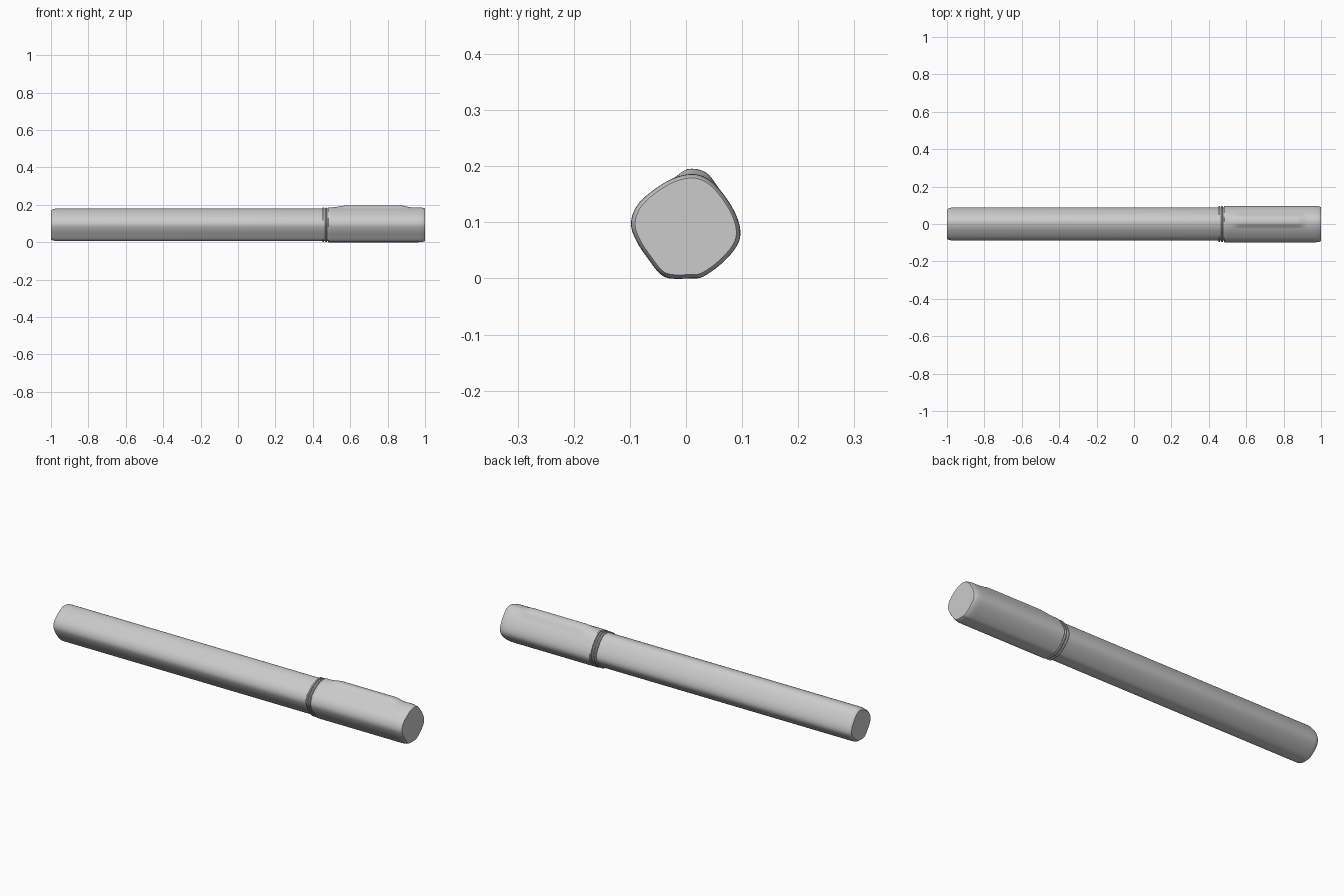
import bpy
import bmesh
from mathutils import Vector

default_cube = bpy.data.objects.get("Cube")
if default_cube:
    bpy.data.objects.remove(default_cube, do_unlink=True)

# One plain grey for the whole pen
grey = bpy.data.materials.new("plain grey")
grey.use_nodes = True
grey_colour = (0.6, 0.6, 0.6, 1)
grey.diffuse_color = grey_colour
grey.node_tree.nodes["Principled BSDF"].inputs["Base Color"].default_value = grey_colour

CENTRE = Vector((0, 0.093))

# Rounded five-sided cross-section of the cap, as (y, z) points
SECTION = [Vector(point) for point in (
    (0.01, 0.186), (-0.026, 0.177), (-0.064, 0.153), (-0.089, 0.127),
    (-0.098, 0.096), (-0.087, 0.064), (-0.064, 0.03), (-0.046, 0.008),
    (-0.028, 0), (0.007, 0), (0.03, 0.003), (0.064, 0.027),
    (0.09, 0.057), (0.097, 0.084), (0.087, 0.118), (0.063, 0.155),
    (0.038, 0.178))]


def smooth_outline(points, steps=8):
    """Closed smooth curve through the points."""
    outline = []
    count = len(points)
    for i in range(count):
        a, b, c, d = (points[(i + k) % count] for k in (-1, 0, 1, 2))
        for step in range(steps):
            t = step / steps
            outline.append(0.5 * (2 * b + (c - a) * t
                                  + (2 * a - 5 * b + 4 * c - d) * t ** 2
                                  + (3 * b - a - 3 * c + d) * t ** 3))
    return outline


def ease(low, high, value):
    t = max(0, min(1, (value - low) / (high - low)))
    return t * t * (3 - 2 * t)


OUTLINE = smooth_outline(SECTION)


def raised_grip(x, y, z):
    """Height of the long soft ridge along the top of the cap."""
    if z < CENTRE.y:
        return 0
    along = ease(0.5, 0.58, x) * (1 - ease(0.87, 0.93, x))
    across = ease(-0.025, 0.005, y) * (1 - ease(0.035, 0.062, y))
    return 0.0095 * along * across


def loft(name, stations, ridge=False):
    """Skin the section through stations of (x, y scale, z scale)."""
    bm = bmesh.new()
    rings = []
    for x, scale_y, scale_z in stations:
        ring = []
        for point in OUTLINE:
            y = point.x * scale_y
            z = CENTRE.y + (point.y - CENTRE.y) * scale_z
            z += raised_grip(x, y, z) if ridge else 0
            ring.append(bm.verts.new((x, y, z)))
        rings.append(ring)
    for first, second in zip(rings, rings[1:]):
        for i in range(len(first)):
            j = (i + 1) % len(first)
            bm.faces.new((first[i], first[j], second[j], second[i]))
    bm.faces.new(rings[0])
    bm.faces.new(rings[-1])
    bmesh.ops.recalc_face_normals(bm, faces=bm.faces[:])
    mesh = bpy.data.meshes.new(name)
    bm.to_mesh(mesh)
    bm.free()
    mesh.materials.append(grey)
    part = bpy.data.objects.new(name, mesh)
    bpy.context.collection.objects.link(part)
    bpy.ops.object.select_all(action="DESELECT")
    part.select_set(True)
    bpy.context.view_layer.objects.active = part
    bpy.ops.object.shade_smooth_by_angle(angle=0.6)
    return part


# Long barrel with a softly rounded tail
BODY_Y, BODY_Z = 0.9, 0.925
loft("barrel", [
    (-1, BODY_Y * 0.88, BODY_Z * 0.88),
    (-0.996, BODY_Y * 0.93, BODY_Z * 0.93),
    (-0.988, BODY_Y * 0.97, BODY_Z * 0.97),
    (-0.975, BODY_Y, BODY_Z),
    (0.49, BODY_Y, BODY_Z)])

# Two thin collars between barrel and cap
for name, start in (("rear_collar", 0.451), ("front_collar", 0.466)):
    loft(name, [(start, 0.95, 0.95), (start + 0.002, 0.98, 0.98),
                (start + 0.008, 0.98, 0.98), (start + 0.01, 0.95, 0.95)])

# Cap with a raised ridge and a slightly rounded end
cap_stations = [(0.48, 0.97, 0.97), (0.484, 1, 1)]
cap_stations += [(0.5 + 0.01 * i, 1, 1) for i in range(47)]
cap_stations += [(0.978, 0.995, 0.995), (0.99, 0.97, 0.97),
                 (0.997, 0.945, 0.945), (1, 0.925, 0.925)]
loft("cap", cap_stations, ridge=True)
